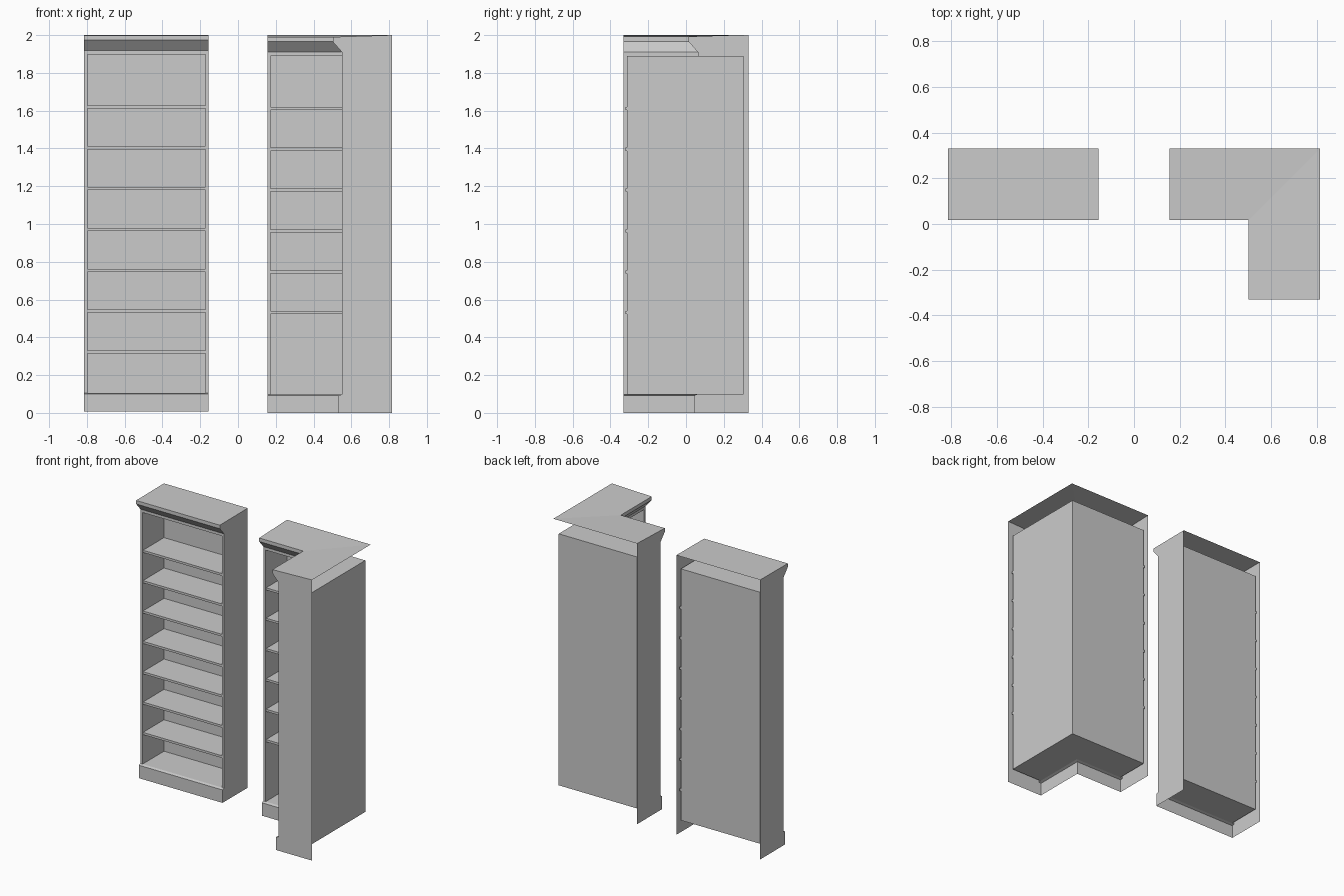
import bpy

if "Cube" in bpy.data.objects:
    bpy.data.objects.remove(bpy.data.objects["Cube"])

FRONT_Y, CORNER_X, BACK = 0.017, 0.502, 0.313   # cornice front planes and total depth
STILE = 0.018


def straight_plan(d, e):
    """Front line at depth d, ends inset by e."""
    return [(-0.815 + e, FRONT_Y + d), (-0.155 - e, FRONT_Y + d)]


def corner_plan(d, e):
    return [(0.155 + e, FRONT_Y + d), (CORNER_X + d, FRONT_Y + d), (CORNER_X + d, -0.33 + e)]


def make(name, verts, faces):
    mesh = bpy.data.meshes.new(name)
    mesh.from_pydata(verts, [], faces)
    obj = bpy.data.objects.new(name, mesh)
    bpy.context.collection.objects.link(obj)
    return obj


def sweep(name, plan, profile, inset=0.0, z0=0.0, sides=True, closed=False, caps=False):
    """Sweep a (depth, height) profile along a plan line; optional end caps."""
    rows = [[(x, y, z + z0) for x, y in plan(d, inset)] for d, z in profile]
    n, m = len(rows), len(rows[0])
    verts = [v for row in rows for v in row]
    faces = []
    if sides:
        for i in range(n if closed else n - 1):
            j = (i + 1) % n
            for k in range(m - 1):
                faces.append((i * m + k, i * m + k + 1, j * m + k + 1, j * m + k))
    if caps:
        faces.append([i * m for i in range(n)])
        faces.append([i * m + m - 1 for i in reversed(range(n))])
    return make(name, verts, faces)


PLINTH = [(0.03, 0.0), (0.03, 0.092), (0.048, 0.098)]
CORNICE = [(0.048, 1.89), (0.048, 1.91), (0.0, 1.965), (0.0, 1.99), (BACK, 1.992)]
INTERIOR = [(0.048, 0.098), (0.288, 0.098), (0.288, 1.89), (0.048, 1.89)]


def bookcase(label, plan, z0, shelf_count, rise):
    cornice = CORNICE[:-1] + [(BACK, 1.99 + rise)]
    # plinth and cornice with top board
    sweep(label + "_plinth", plan, PLINTH, z0=z0)
    sweep(label + "_cornice_top", plan, cornice, z0=z0)
    # profiled outer end panels
    sweep(label + "_end_panels", plan, PLINTH + cornice + [(BACK, 0.0)],
          z0=z0, sides=False, caps=True)
    # inner lining: floor, back, ceiling and inner ends
    sweep(label + "_interior", plan, INTERIOR, STILE, z0, caps=True)
    # front stiles covering the hollow ends
    a, b = plan(0.048, 0), plan(0.048, STILE)
    for side, (p, q) in (("left", (a[0], b[0])), ("right", (b[-1], a[-1]))):
        lo, hi = 0.098 + z0, 1.89 + z0
        make(f"{label}_{side}_stile", [(*p, lo), (*q, lo), (*q, hi), (*p, hi)], [(0, 1, 2, 3)])
    # shelves
    for i in range(shelf_count):
        t = 1.62 - i * 0.2163
        sweep(f"{label}_shelf_{i + 1}", plan,
              [(0.052, t - 0.016), (0.052, t), (0.288, t), (0.288, t - 0.016)],
              0.009, z0, closed=True, caps=True)


bookcase("straight_case", straight_plan, 0.008, 7, 0.002)
bookcase("corner_case", corner_plan, 0.0, 6, 0.01)
